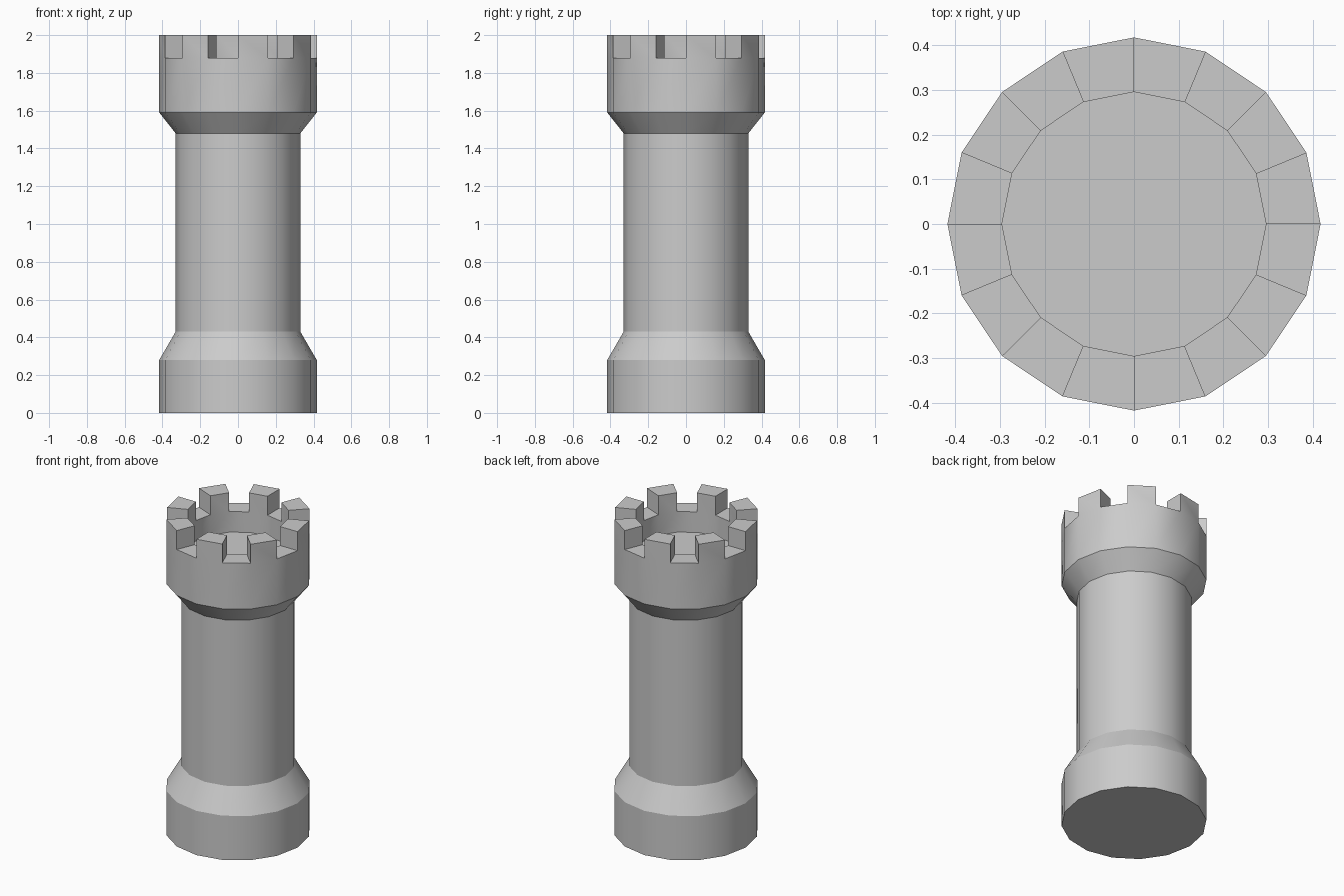
import bpy, bmesh, math

if "Cube" in bpy.data.objects:
    bpy.data.objects.remove(bpy.data.objects["Cube"])

SIDES = 16
R_OUT, R_IN = 0.417, 0.295
Z_GAP, Z_TOP, Z_FLOOR = 1.88, 2.0, 1.75


def point(r, z, i):
    a = 2 * math.pi * i / SIDES
    return (r * math.cos(a), r * math.sin(a), z)


def finish(name, bm):
    bmesh.ops.recalc_face_normals(bm, faces=bm.faces)
    mesh = bpy.data.meshes.new(name)
    bm.to_mesh(mesh)
    bm.free()
    obj = bpy.data.objects.new(name, mesh)
    bpy.context.collection.objects.link(obj)
    bpy.ops.object.select_all(action='DESELECT')
    obj.select_set(True)
    bpy.context.view_layer.objects.active = obj
    bpy.ops.object.shade_smooth_by_angle(angle=math.radians(28))


# Tower profile (radius, height): foot, shaft, flared head, rim, sunken floor
profile = [(R_OUT, 0), (R_OUT, 0.28), (0.33, 0.43), (0.33, 1.48),
           (R_OUT, 1.59), (R_OUT, Z_GAP), (R_IN, Z_GAP), (R_IN, Z_FLOOR)]
bm = bmesh.new()
rings = [[bm.verts.new(point(r, z, i)) for i in range(SIDES)] for r, z in profile]
for low, high in zip(rings, rings[1:]):
    for i in range(SIDES):
        j = (i + 1) % SIDES
        bm.faces.new((low[i], low[j], high[j], high[i]))
bm.faces.new(rings[0])
bm.faces.new(rings[-1])

# Battlements: raise every second rim segment
bm.normal_update()
rim = []
for i in range(0, SIDES, 2):
    want = {rings[5][i], rings[5][i + 1], rings[6][i], rings[6][i + 1]}
    rim.append(next(f for f in bm.faces if set(f.verts) == want))
for face in rim:
    out = bmesh.ops.extrude_discrete_faces(bm, faces=[face])["faces"][0]
    corners = list(out.verts)
    base = [next(v for v in rings[5] + rings[6] if (v.co - c.co).length < 1e-5)
            for c in corners]
    for c in corners:
        c.co.z = Z_TOP
    # Close the block sides down to the rim
    for k in range(4):
        n = (k + 1) % 4
        if not any(set(f.verts) == {base[k], base[n], corners[n], corners[k]} for f in bm.faces):
            bm.faces.new((base[k], base[n], corners[n], corners[k]))
finish("rook_tower", bm)
